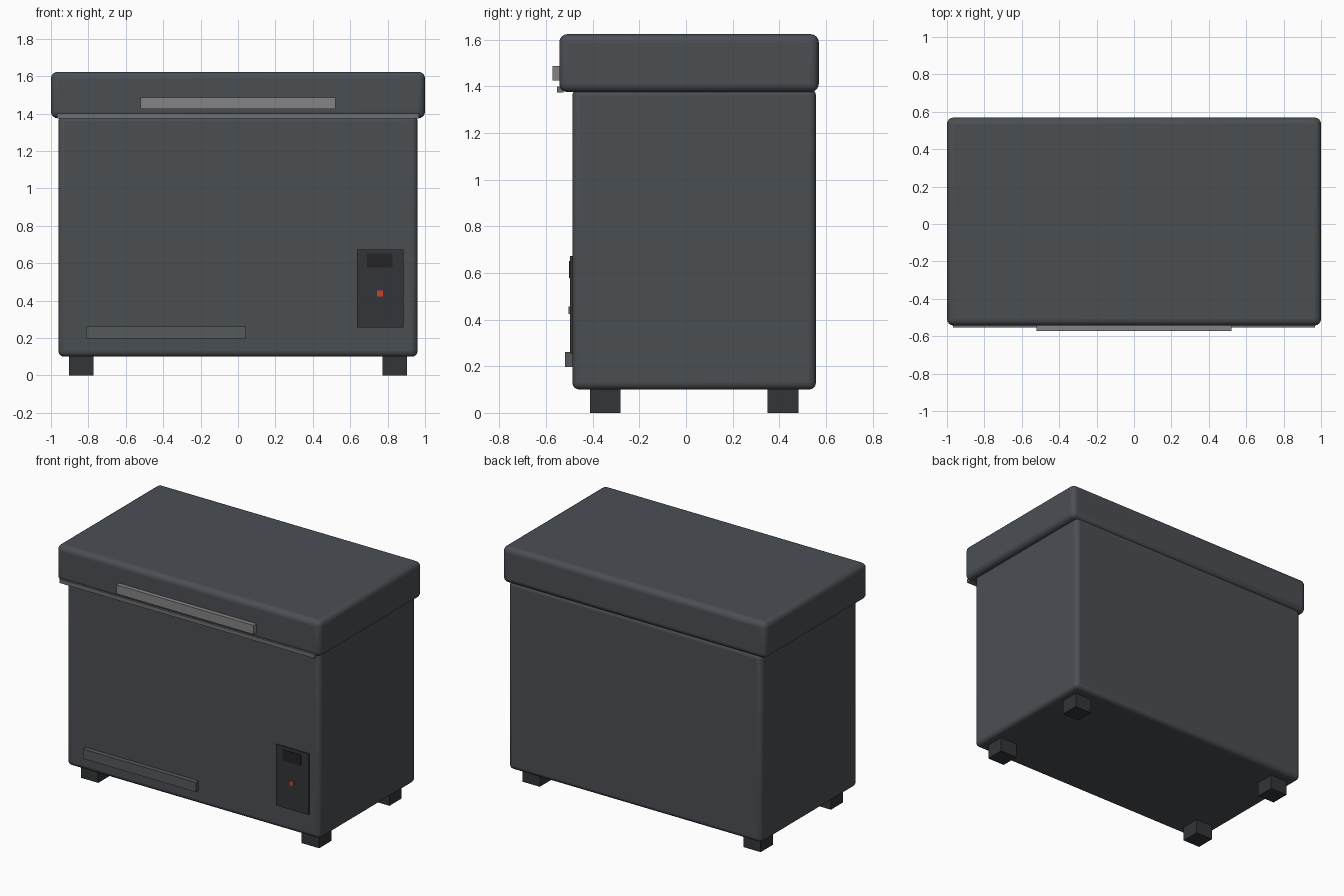
import bpy

if "Cube" in bpy.data.objects:
    bpy.data.objects.remove(bpy.data.objects["Cube"])


def material(name, rgb):
    m = bpy.data.materials.new(name)
    m.diffuse_color = (*rgb, 1)
    m.use_nodes = True
    m.node_tree.nodes["Principled BSDF"].inputs["Base Color"].default_value = m.diffuse_color
    return m


charcoal = material("charcoal", (0.07, 0.077, 0.086))
dark = material("dark_plastic", (0.032, 0.035, 0.04))
black = material("black_glass", (0.018, 0.018, 0.02))
metal = material("brushed_metal", (0.23, 0.23, 0.24))
trim = material("trim_grey", (0.15, 0.16, 0.17))
vent = material("vent_grey", (0.09, 0.1, 0.105))
red = material("red_light", (0.6, 0.05, 0.025))


def box(name, x, y, z, mat, bevel=0.0):
    """Box from (min, max) ranges, with optional rounded edges."""
    ranges = (x, y, z)
    bpy.ops.mesh.primitive_cube_add(size=1, location=[(a + b) / 2 for a, b in ranges])
    ob = bpy.context.object
    ob.name = name
    ob.scale = [b - a for a, b in ranges]
    bpy.ops.object.transform_apply(location=False, rotation=False, scale=True)
    ob.data.materials.append(mat)
    if bevel:
        mod = ob.modifiers.new("rounded_edges", 'BEVEL')
        mod.width = bevel
        mod.segments = 4
        bpy.ops.object.shade_smooth_by_angle()
    return ob


# Cabinet and overhanging lid
box("cabinet", (-0.96, 0.96), (-0.487, 0.557), (0.10, 1.39), charcoal, 0.03)
box("lid", (-1, 1), (-0.543, 0.569), (1.375, 1.623), charcoal, 0.035)

# Lid handle and the strip under the lid's front edge
box("lid_handle", (-0.522, 0.52), (-0.573, -0.535), (1.425, 1.487), metal)
box("lid_trim", (-0.968, 0.968), (-0.553, -0.525), (1.373, 1.399), trim)

# Lower vent bar
box("vent_bar", (-0.813, 0.043), (-0.519, -0.48), (0.196, 0.262), vent)

# Control panel with display and indicator light
box("control_panel", (0.635, 0.884), (-0.497, -0.48), (0.255, 0.673), dark)
box("display", (0.69, 0.825), (-0.502, -0.49), (0.578, 0.652), black)
box("indicator_light", (0.742, 0.774), (-0.503, -0.49), (0.423, 0.455), red)

# Four feet
for side, sx in (("left", -1), ("right", 1)):
    for end, cy in (("front", -0.346), ("back", 0.416)):
        cx = sx * 0.838
        box(f"{end}_{side}_foot", (cx - 0.066, cx + 0.066),
            (cy - 0.066, cy + 0.066), (0, 0.115), dark)
